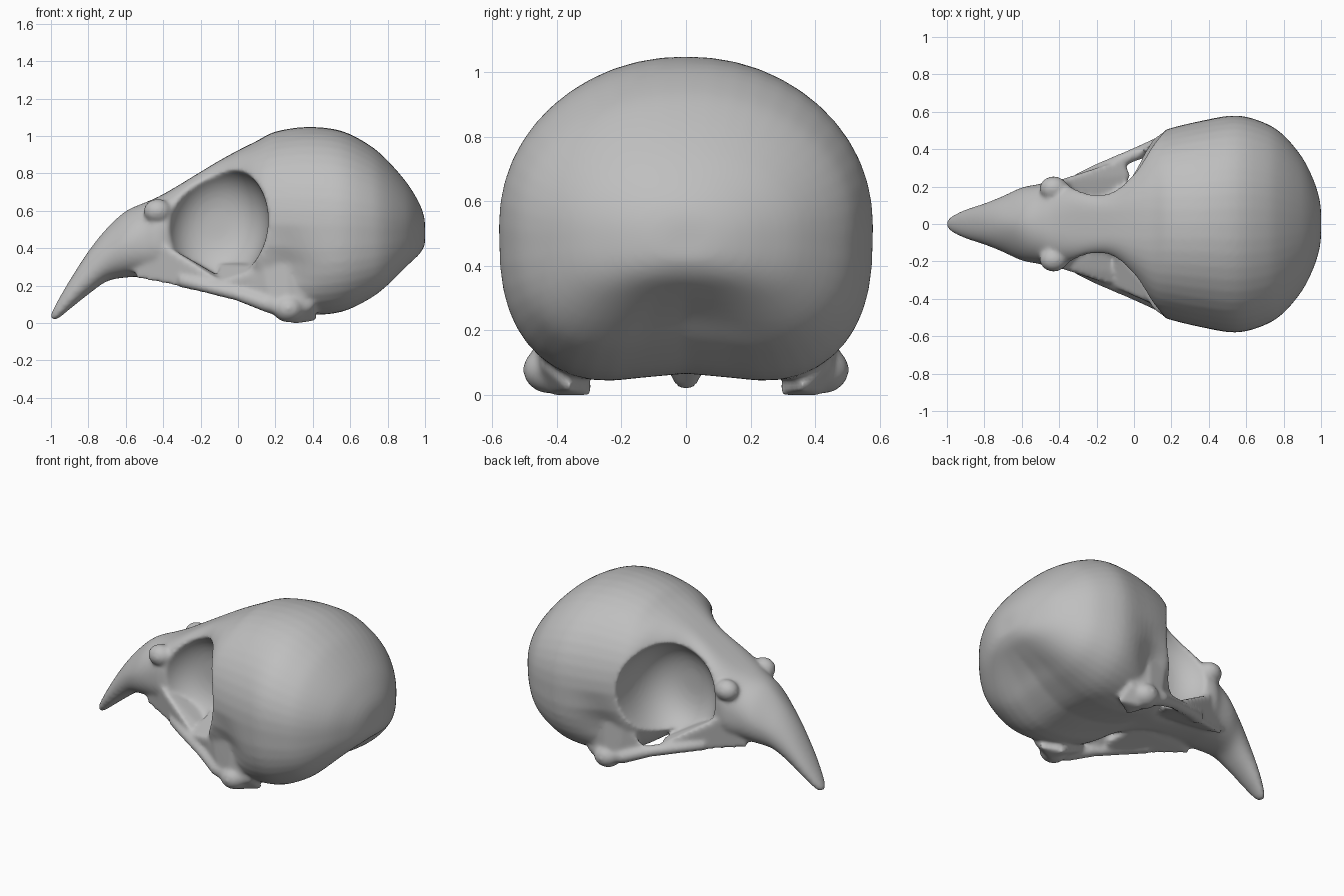
import bpy, bmesh, math
from mathutils import Matrix, Vector

if "Cube" in bpy.data.objects:
    bpy.data.objects.remove(bpy.data.objects["Cube"], do_unlink=True)

bone = bpy.data.materials.new("bone_grey")
bone.use_nodes = True
bone.diffuse_color = (0.52, 0.52, 0.52, 1)
bone.node_tree.nodes["Principled BSDF"].inputs["Base Color"].default_value = (0.52, 0.52, 0.52, 1)


def make_object(name, bm):
    bmesh.ops.recalc_face_normals(bm, faces=bm.faces[:])
    mesh = bpy.data.meshes.new(name)
    bm.to_mesh(mesh)
    bm.free()
    ob = bpy.data.objects.new(name, mesh)
    bpy.context.collection.objects.link(ob)
    return ob


def activate(ob):
    bpy.ops.object.select_all(action='DESELECT')
    ob.select_set(True)
    bpy.context.view_layer.objects.active = ob


def apply_modifier(ob, kind, **settings):
    mod = ob.modifiers.new(kind.title(), kind)
    for key, value in settings.items():
        setattr(mod, key, value)
    activate(ob)
    bpy.ops.object.modifier_apply(modifier=mod.name)


def ellipsoid(name, centre, radii, lean=0, boxy=1):
    """Ellipsoid along y; boxy below 1 squares off its inner and outer ends."""
    bm = bmesh.new()
    bmesh.ops.create_uvsphere(bm, u_segments=48, v_segments=32, radius=1,
                              matrix=Matrix.Rotation(math.pi / 2, 4, 'X'))
    turn = Matrix.Rotation(lean, 3, 'Y')
    for v in bm.verts:
        across = math.hypot(v.co.x, v.co.z)
        grow = across ** (boxy - 1) if across > 1e-4 else 1
        y = math.copysign(abs(v.co.y) ** boxy, v.co.y)
        p = Vector((v.co.x * grow * radii[0], y * radii[1], v.co.z * grow * radii[2]))
        v.co = Vector(centre) + turn @ p
    return make_object(name, bm)


def hull(name, points, side=1, thickness=.03):
    """Convex solid round the points, padded up and down."""
    bm = bmesh.new()
    for x, y, z in points:
        for s in (-0.5, 0.5):
            bm.verts.new((x, side * y, z + s * thickness))
    out = bmesh.ops.convex_hull(bm, input=bm.verts[:])
    loose = set(out["geom_interior"]) | set(out["geom_unused"])
    bmesh.ops.delete(bm, geom=[g for g in loose if isinstance(g, bmesh.types.BMVert)], context='VERTS')
    return make_object(name, bm)


def tube(name, points):
    curve = bpy.data.curves.new(name, 'CURVE')
    curve.dimensions = '3D'
    curve.bevel_depth = 1
    curve.bevel_resolution = 4
    curve.use_fill_caps = True
    spline = curve.splines.new('POLY')
    spline.points.add(len(points) - 1)
    for p, (x, y, z, r) in zip(spline.points, points):
        p.co = (x, y, z, 1)
        p.radius = r
    ob = bpy.data.objects.new(name, curve)
    bpy.context.collection.objects.link(ob)
    activate(ob)
    bpy.ops.object.convert(target='MESH')
    return bpy.context.view_layer.objects.active


def smooth_path(rows, steps):
    """Catmull-Rom resampling of the profile stations."""
    out = []
    for i in range(len(rows) - 1):
        quad = [rows[max(0, min(len(rows) - 1, i + k))] for k in (-1, 0, 1, 2)]
        for s in range(steps):
            t = s / steps
            out.append([b + 0.5 * t * (c - a + t * (2 * a - 5 * b + 4 * c - d
                        + t * (3 * (b - c) + d - a))) for a, b, c, d in zip(*quad)])
    return out + [list(rows[-1])]


def bell(value, centre, spread):
    return math.exp(-((value - centre) / spread) ** 2)


# Beak and braincase profile: x, underside, top, half width, hollow under the middle
PROFILE = [
    (-1.0, .035, .06, .02, 0), (-.97, .03, .12, .045, 0),
    (-.9, .085, .24, .078, 0), (-.8, .165, .395, .11, 0),
    (-.7, .225, .52, .15, .01), (-.6, .235, .61, .195, .02),
    (-.5, .23, .655, .215, .03), (-.43, .225, .685, .235, .04),
    (-.34, .21, .735, .22, .05), (-.2, .18, .82, .185, .06),
    (-.1, .16, .88, .215, .06), (0, .14, .935, .33, .06),
    (.1, .09, .985, .47, .06), (.2, .045, 1.035, .515, .07),
    (.37, .01, 1.06, .555, .07), (.55, .03, 1.04, .58, .06),
    (.7, .09, .965, .54, .08), (.8, .155, .88, .475, .1),
    (.9, .265, .765, .355, .06), (.96, .34, .67, .235, .03),
    (.99, .40, .60, .14, .01), (1.0, .44, .545, .07, 0)]

SIDES = 48
bm = bmesh.new()
rings = []
for x, low, top, width, hollow in smooth_path(PROFILE, 4):
    mid, half = (low + top) / 2, (top - low) / 2
    roof_power = 2.1 + 2 * bell(x, -.2, .2) - .4 * bell(x, -.66, .12)
    base_power = 2.2 + .7 / (1 + math.exp(-(x + .2) * 12))
    ring = []
    for k in range(SIDES):
        a = math.tau * k / SIDES
        c, s = math.cos(a), math.sin(a)
        n = 2 / (roof_power if s > 0 else base_power)
        y = width * math.copysign(abs(c) ** n, c)
        z = mid + half * math.copysign(abs(s) ** n, s)
        # Shallow hollow on the temple, above the jaw joint
        y *= 1 - .1 * bell(x, .26, .12) * bell(z, .3, .13)
        if s < 0:
            z += hollow * bell(y, 0, .27) * abs(s)
        ring.append(bm.verts.new((x, y, z)))
    rings.append(ring)
for r0, r1 in zip(rings, rings[1:]):
    for k in range(SIDES):
        j = (k + 1) % SIDES
        bm.faces.new((r0[k], r0[j], r1[j], r1[k]))
bm.faces.new(rings[0])
bm.faces.new(rings[-1])
skull = make_object("bird_skull", bm)

# Eye sockets hollowed out of both sides
for side in (-1, 1):
    cutter = ellipsoid("socket_cutter", (-.115, side * .42, .54), (.275, .34, .325), .22, .75)
    apply_modifier(skull, 'BOOLEAN', operation='DIFFERENCE', solver='EXACT', object=cutter)
    bpy.data.objects.remove(cutter, do_unlink=True)

# Brows, cheeks, cheek bars, jaw posts and knobs on both sides
parts = []
for side in (-1, 1):
    parts.append(ellipsoid("brow", (-.43, side * .19, .61), (.075, .065, .065)))
    parts.append(tube("cheek_bar", [
        (-.3, side * .23, .24, .04), (-.2, side * .285, .215, .036),
        (0, side * .37, .165, .036), (.15, side * .43, .115, .045),
        (.28, side * .42, .09, .06)]))
    parts.append(hull("cheek", [
        (-.56, .16, .42), (-.56, .15, .27), (-.4, .235, .42), (-.42, .2, .25),
        (-.3, .262, .33), (-.06, .345, .2), (-.08, .33, .175), (-.02, .26, .2),
        (-.35, .06, .29), (-.1, .1, .25)], side))
    parts.append(hull("jaw_post", [
        (.14, .455, .32), (.27, .47, .32), (.02, .38, .18), (.18, .46, .1),
        (.26, .47, .07), (.3, .42, .025), (.3, .29, .025), (.42, .36, .04),
        (.4, .45, .12), (.14, .39, .11)], side))
    parts.append(ellipsoid("jaw_knob", (.27, side * .42, .09), (.085, .085, .075)))

# Slanting plate closing the back of the right socket
parts.append(hull("right_socket_plate", [
    (-.1, .14, .31), (-.1, .34, .22), (.16, .455, .3), (.12, .2, .33),
    (.06, .39, .16), (-.08, .34, .18)], -1))

# Fuse the parts into one smooth bone surface
activate(skull)
for part in parts:
    part.select_set(True)
bpy.ops.object.join()
apply_modifier(skull, 'REMESH', mode='VOXEL', voxel_size=.012)
apply_modifier(skull, 'SMOOTH', factor=.5, iterations=10)

# Seat the skull on the ground
lowest = min(v.co.z for v in skull.data.vertices)
skull.data.transform(Matrix.Translation((0, 0, -lowest)))

skull.data.materials.clear()
skull.data.materials.append(bone)
for face in skull.data.polygons:
    face.material_index = 0
activate(skull)
bpy.ops.object.shade_smooth()
